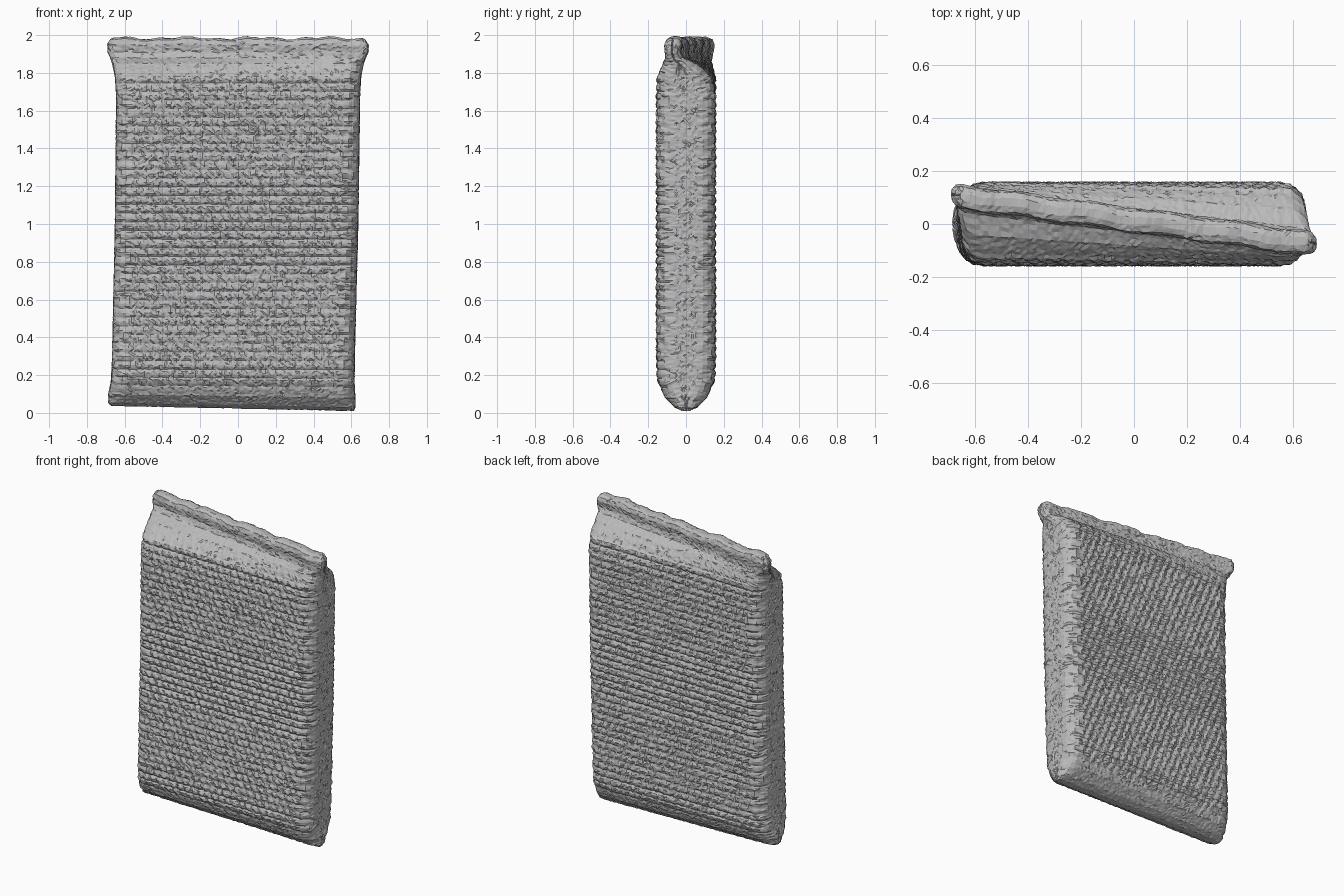
import bpy, bmesh, math, random
from mathutils import Vector

random.seed(4)
if "Cube" in bpy.data.objects:
    bpy.data.objects.remove(bpy.data.objects["Cube"])

grey = bpy.data.materials.new("plain_grey")
grey.use_nodes = True
COLOR = (0.5, 0.5, 0.5, 1)
grey.diffuse_color = COLOR
grey.node_tree.nodes["Principled BSDF"].inputs["Base Color"].default_value = COLOR

# Cross-sections going up: height, right x, left x, half depth, tilt
SECTIONS = [
    (0.012, -0.67, 0.61, 0.02, 0), (0.03, -0.685, 0.62, 0.06, 0),
    (0.08, -0.685, 0.62, 0.11, 0), (0.17, -0.67, 0.615, 0.143, 0),
    (0.30, -0.665, 0.617, 0.147, 0), (1.0, -0.65, 0.635, 0.147, 0),
    (1.68, -0.643, 0.645, 0.147, 0), (1.78, -0.65, 0.65, 0.137, -0.02),
    (1.85, -0.665, 0.665, 0.09, -0.07), (1.88, -0.675, 0.675, 0.048, -0.12),
    (1.91, -0.69, 0.69, 0.04, -0.135), (1.95, -0.69, 0.69, 0.046, -0.135),
    (1.975, -0.675, 0.675, 0.038, -0.135), (1.985, -0.66, 0.66, 0.015, -0.135),
]
STEP = 0.0115     # spacing of rings
PITCH = 0.046     # height of one knitted row
FACE_COLS, SIDE_COLS, ARC = 88, 12, 5


def outline():
    """Rounded rectangle as (corner sign x, sign y, offset kind) samples."""
    pts = []
    spans = [((-1, -1), (1, -1), FACE_COLS), ((1, -1), (1, 1), SIDE_COLS),
             ((1, 1), (-1, 1), FACE_COLS), ((-1, 1), (-1, -1), SIDE_COLS)]
    for i, (a, b, n) in enumerate(spans):
        start = math.pi * (i - 1) / 2
        for k in range(n):
            f = k / (n - 1)
            pts.append((a[0] + (b[0] - a[0]) * f, a[1] + (b[1] - a[1]) * f, start))
        for k in range(1, ARC):
            pts.append((b[0], b[1], start + math.pi / 2 * k / ARC))
    return pts


def rings():
    """Resample the sections at an even spacing."""
    out = []
    for a, b in zip(SECTIONS, SECTIONS[1:]):
        n = max(1, round(math.hypot(b[0] - a[0], b[3] - a[3]) / STEP))
        out += [[p + (q - p) * k / n for p, q in zip(a, b)] for k in range(n)]
    return out + [list(SECTIONS[-1])]


def knit(x, z, side):
    """Rows of slanted stitches."""
    row = math.floor(z / PITCH)
    f = z / PITCH - row
    ridge = 0.008 * (1 - (2 * f - 0.9) ** 2)
    stitch = 0.004 * math.sin(math.tau * (x / 0.05 + f * 0.5 + row * 0.37))
    return (ridge + stitch) * side


bm = bmesh.new()
grid = []
profile = outline()
for z, x0, x1, depth, tilt in rings():
    radius = min(0.085, depth * 0.9)
    hx, cx = (x1 - x0) / 2, (x0 + x1) / 2
    body = max(0, min(1, (z - 0.08) / 0.1, (1.86 - z) / 0.1))
    ring = []
    for u, v, angle in profile:
        n = Vector((math.cos(angle), math.sin(angle), 0))
        p = Vector((cx + u * (hx - radius), v * (depth - radius), z)) + n * radius
        p += n * knit(p.x, z, abs(n.y) * body)
        p += n * random.uniform(-0.003, 0.003)
        p.y += tilt * p.x - tilt * 0.11
        low = max(0, 1 - z / 0.25)
        p.z += low * (0.012 - 0.022 * p.x) + random.uniform(-0.002, 0.002)
        # wavy rolled hem
        hem = max(0, (z - 1.85) / 0.13)
        p.z += hem * (0.005 * math.sin(p.x * 17) + 0.004 * math.sin(p.x * 41))
        p.y += hem * 0.006 * math.sin(p.x * 23 + z * 9)
        ring.append(bm.verts.new(p))
    grid.append(ring)

for a, b in zip(grid, grid[1:]):
    for k in range(len(a)):
        m = (k + 1) % len(a)
        bm.faces.new((a[k], a[m], b[m], b[k]))

# Close both ends by pairing the front and back edges
half = len(profile) // 2
for ring, flip in ((grid[0], True), (grid[-1], False)):
    for k in range(FACE_COLS - 1):
        quad = [ring[k], ring[k + 1], ring[half + FACE_COLS - 2 - k],
                ring[half + FACE_COLS - 1 - k]]
        bm.faces.new(quad[::-1] if flip else quad)
    for s in (FACE_COLS - 1, half + FACE_COLS - 1):
        end = [ring[(s + k) % len(ring)] for k in range(len(ring) - half - FACE_COLS + 2)]
        bm.faces.new(end[::-1] if flip else end)

bmesh.ops.triangulate(bm, faces=bm.faces[:])
bmesh.ops.recalc_face_normals(bm, faces=bm.faces[:])
mesh = bpy.data.meshes.new("knitted_pouch")
bm.to_mesh(mesh)
bm.free()
mesh.materials.append(grey)
pouch = bpy.data.objects.new("knitted_pouch", mesh)
bpy.context.collection.objects.link(pouch)
